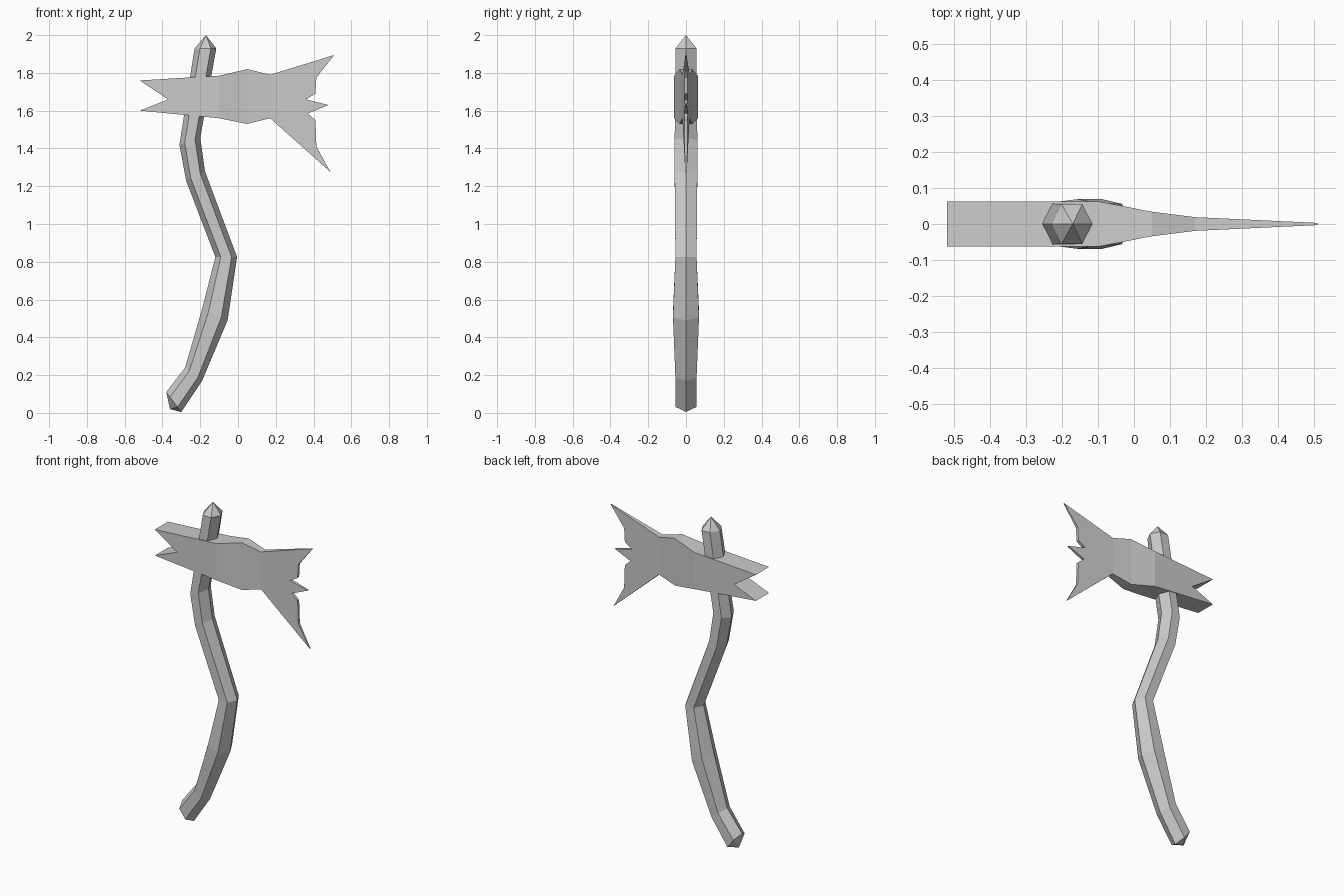
import bpy, bmesh, math

if "Cube" in bpy.data.objects:
    bpy.data.objects.remove(bpy.data.objects["Cube"])


def finish(bm, name):
    bmesh.ops.recalc_face_normals(bm, faces=bm.faces[:])
    mesh = bpy.data.meshes.new(name)
    bm.to_mesh(mesh)
    bm.free()
    obj = bpy.data.objects.new(name, mesh)
    bpy.context.collection.objects.link(obj)
    return obj


def lofted_handle(name, rings, bottom_tip, top_tip, sides=6):
    """Rings: left x, z, right x, z, half depth in y."""
    bm = bmesh.new()
    loops = []
    for lx, lz, rx, rz, depth in rings:
        loop = []
        for i in range(sides):
            a = math.tau * i / sides
            t = 0.5 + 0.5 * math.cos(a)
            y = depth * math.sin(a) / math.sin(math.pi / 3)
            loop.append(bm.verts.new((lx + (rx - lx) * t, y, lz + (rz - lz) * t)))
        loops.append(loop)
    for a, b in zip(loops, loops[1:]):
        for i in range(sides):
            j = (i + 1) % sides
            bm.faces.new((a[i], a[j], b[j], b[i]))
    # Pointed ends
    for loop, tip in ((loops[0], bottom_tip), (loops[-1], top_tip)):
        v = bm.verts.new(tip)
        for i in range(sides):
            bm.faces.new((loop[i], loop[(i + 1) % sides], v))
    return finish(bm, name)


# Crooked six-sided handle
lofted_handle("handle", [
    (-0.38, 0.11, -0.30, 0.005, 0.055),
    (-0.28, 0.24, -0.19, 0.17, 0.056),
    (-0.19, 0.55, -0.055, 0.49, 0.069),
    (-0.12, 0.825, -0.005, 0.825, 0.056),
    (-0.275, 1.23, -0.175, 1.28, 0.060),
    (-0.31, 1.42, -0.20, 1.455, 0.060),
    (-0.23, 1.93, -0.115, 1.93, 0.055),
], (-0.36, 0, 0.02), (-0.17, 0, 2.0))

# Axe head: outline in x, z, starting at the top of the forked back
outline = [
    (-0.52, 1.76), (-0.10, 1.785), (0.05, 1.82), (0.17, 1.79),
    (0.51, 1.895), (0.415, 1.775), (0.41, 1.69), (0.36, 1.66), (0.48, 1.63),
    (0.37, 1.585), (0.41, 1.55), (0.415, 1.41), (0.49, 1.275),
    (0.17, 1.56), (0.05, 1.53), (-0.10, 1.56), (-0.52, 1.60), (-0.37, 1.66),
]
# Flat panels of each side, as outline indices
panels = [(0, 1, 15, 16, 17), (1, 2, 14, 15), (2, 3, 13, 14), range(3, 14)]
taper = [(-0.52, 0.063), (-0.10, 0.063), (0.05, 0.034), (0.17, 0.019), (0.51, 0.003)]


def half_thickness(x):
    for (x0, t0), (x1, t1) in zip(taper, taper[1:]):
        if x <= x1:
            return t0 + (t1 - t0) * (x - x0) / (x1 - x0)


bm = bmesh.new()
front, back = [[bm.verts.new((x, s * half_thickness(x), z)) for x, z in outline]
               for s in (-1, 1)]
for side in (front, back):
    for panel in panels:
        bm.faces.new([side[i] for i in panel])
for i in range(len(outline)):
    j = (i + 1) % len(outline)
    bm.faces.new((front[i], front[j], back[j], back[i]))
finish(bm, "axe_head")
